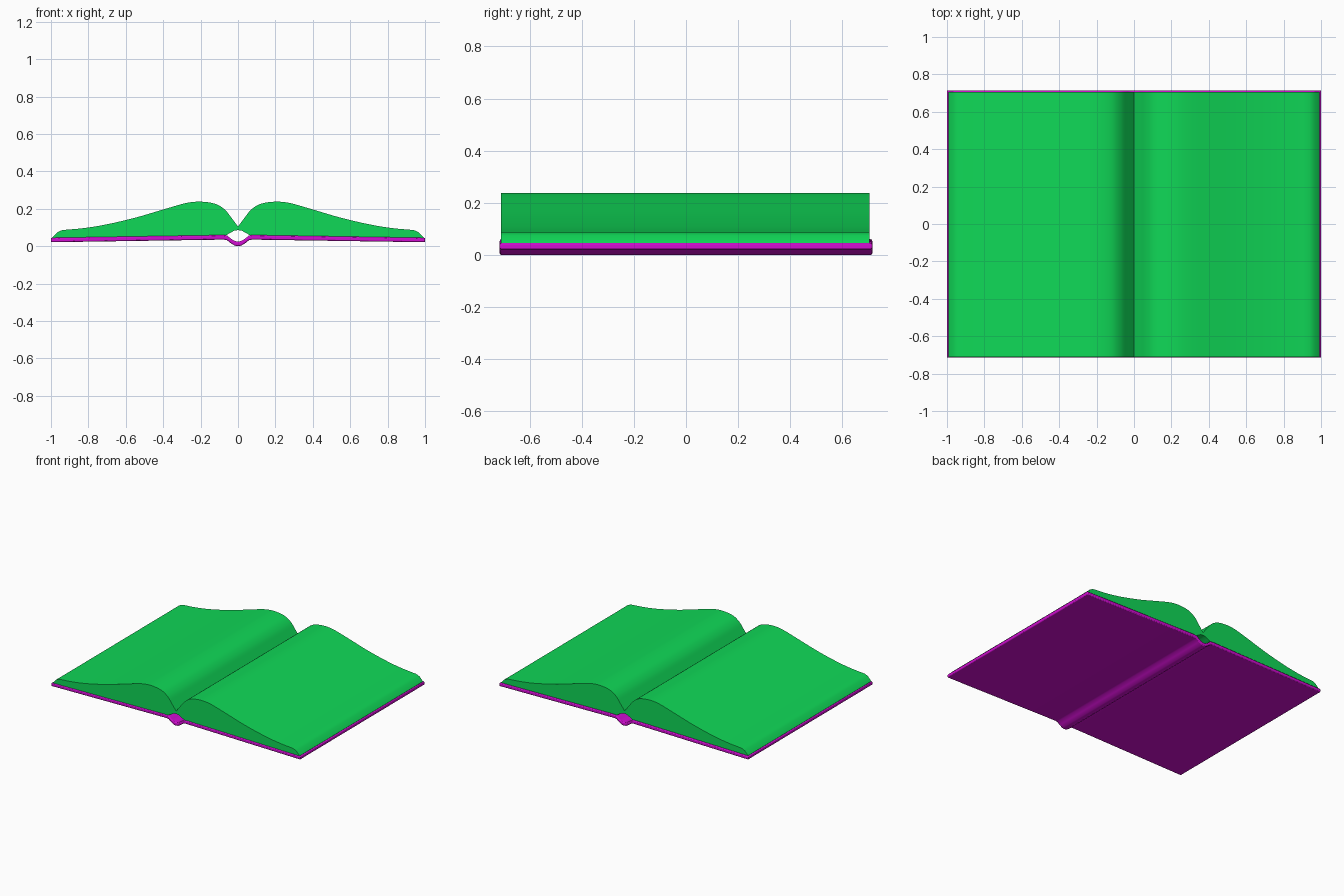
import bpy, bmesh, math
from mathutils import Vector

cube = bpy.data.objects.get("Cube")
if cube:
    bpy.data.objects.remove(cube, do_unlink=True)


def material(name, colour):
    mat = bpy.data.materials.new(name)
    mat.use_nodes = True
    mat.diffuse_color = colour
    mat.node_tree.nodes["Principled BSDF"].inputs["Base Color"].default_value = colour
    return mat


def smooth_path(points, steps=4):
    """Catmull-Rom curve through the points."""
    pts = [Vector(p) for p in points]
    pts = [2 * pts[0] - pts[1]] + pts + [2 * pts[-1] - pts[-2]]
    path = []
    for a, b, c, d in zip(pts, pts[1:], pts[2:], pts[3:]):
        for i in range(steps):
            t = i / steps
            path.append((2 * b + (c - a) * t + (2 * a - 5 * b + 4 * c - d) * t * t
                         + (3 * b - a - 3 * c + d) * t ** 3) / 2)
    return path + [pts[-2]]


def mirrored(half):
    """Half profile starting at x = 0 continued to the other side, left to right."""
    return [(-x, z) for x, z in reversed(half[1:])] + [tuple(p) for p in half]


def slab(name, top, bottom, y0, y1, mat, angle, bevel=0):
    """Extrude the section between two mirrored half profiles along y."""
    section = mirrored(top) + mirrored(bottom)[::-1]
    bm = bmesh.new()
    face = bm.faces.new([bm.verts.new((x, y0, z)) for x, z in section])
    moved = bmesh.ops.extrude_face_region(bm, geom=[face], use_keep_orig=True)["geom"]
    bmesh.ops.translate(bm, vec=(0, y1 - y0, 0),
                        verts=[v for v in moved if isinstance(v, bmesh.types.BMVert)])
    bmesh.ops.recalc_face_normals(bm, faces=bm.faces)
    mesh = bpy.data.meshes.new(name)
    bm.to_mesh(mesh)
    bm.free()
    mesh.materials.append(mat)
    obj = bpy.data.objects.new(name, mesh)
    bpy.context.collection.objects.link(obj)
    if bevel:
        mod = obj.modifiers.new("rounded_edges", "BEVEL")
        mod.width = bevel
        mod.segments = 2
        mod.angle_limit = math.radians(50)
    bpy.ops.object.select_all(action="DESELECT")
    obj.select_set(True)
    bpy.context.view_layer.objects.active = obj
    bpy.ops.object.shade_smooth_by_angle(angle=math.radians(angle))
    return obj


green = material("page_green", (0.005, 0.69, 0.095, 1))
magenta = material("cover_magenta", (0.65, 0.004, 0.65, 1))

# Cover boards with the rounded spine channel between them
cover_top = [(0, 0.025), (0.015, 0.027), (0.035, 0.038), (0.06, 0.058), (0.08, 0.06), (1, 0.045)]
cover_bottom = [(0, 0), (0.018, 0.003), (0.04, 0.017), (0.06, 0.033), (0.08, 0.035), (1, 0.021)]
slab("cover", cover_top, cover_bottom, -0.715, 0.715, magenta, 35, bevel=0.006)

# Page block: two swelling halves meeting in the gutter
swell = [(0, 0.105), (0.035, 0.152), (0.07, 0.195), (0.12, 0.226), (0.2, 0.238), (0.28, 0.23),
         (0.4, 0.196), (0.55, 0.152), (0.7, 0.117), (0.82, 0.097), (0.94, 0.086)]
page_top = smooth_path(swell) + [Vector((0.965, 0.075)), Vector((0.992, 0.046))]
page_bottom = [(0, 0.086), (0.02, 0.083), (0.045, 0.069), (0.065, 0.058), (0.992, 0.042)]
slab("pages", page_top, page_bottom, -0.71, 0.705, green, 40)
